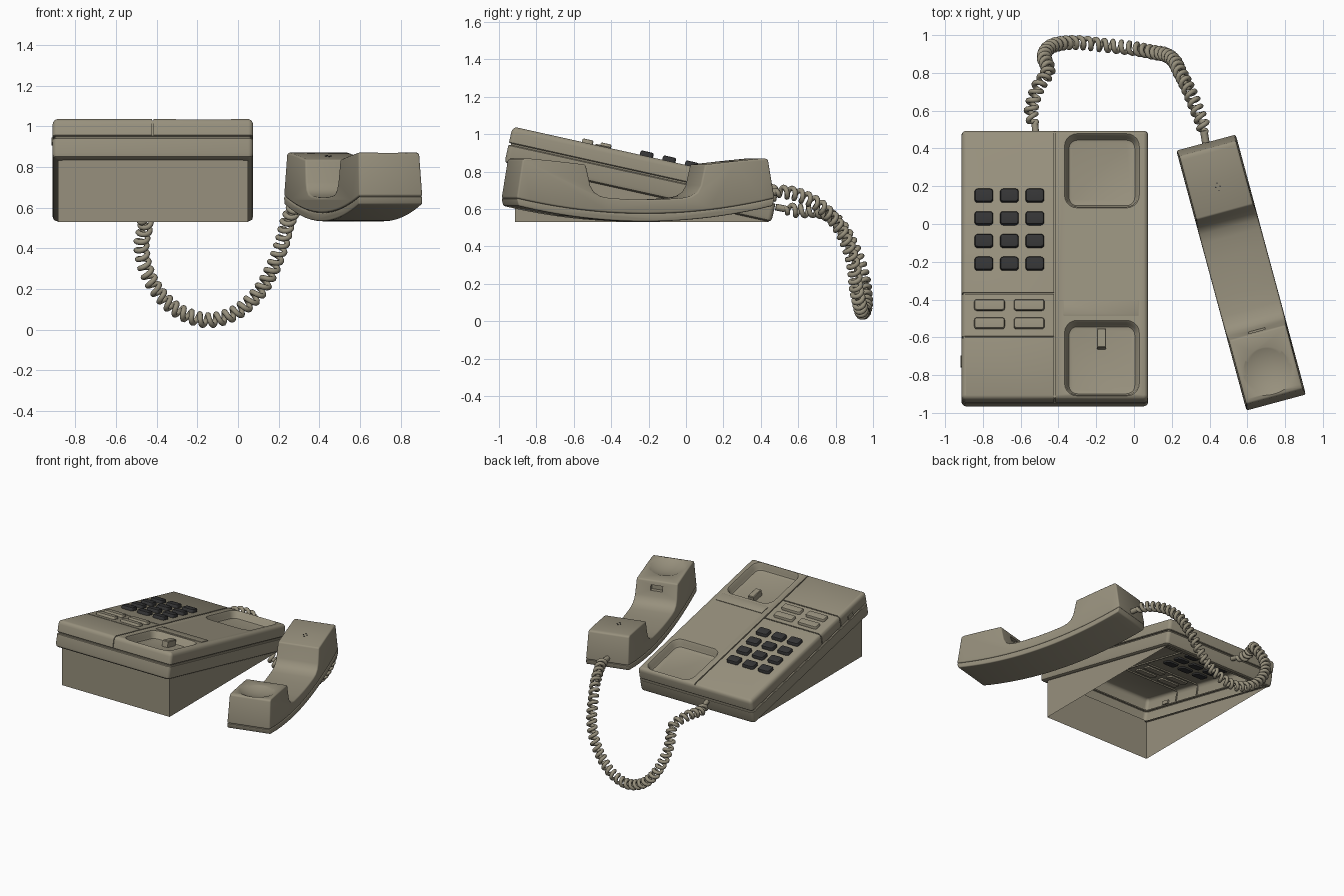
import bpy, bmesh, math
from mathutils import Vector, Matrix

if "Cube" in bpy.data.objects:
    bpy.data.objects.remove(bpy.data.objects["Cube"])

def material(name, rgb):
    m = bpy.data.materials.new(name)
    m.diffuse_color = (*rgb, 1)
    m.use_nodes = True
    m.node_tree.nodes["Principled BSDF"].inputs["Base Color"].default_value = m.diffuse_color
    return m

TAUPE = material("warm_grey_plastic", (0.31, 0.28, 0.205))
BLACK = material("black_key_plastic", (0.035, 0.035, 0.036))

# Frame of the sloping deck (local z = 0 is the deck) and of the handset
DECK = Matrix.Translation((0, 0, 0.835)) @ Matrix.Rotation(-math.radians(12.5), 4, 'X')
HANDSET = Matrix.Translation((0.567, -0.257, 0)) @ Matrix.Rotation(math.radians(15.1), 4, 'Z')

def make(name, verts, faces, mat=TAUPE):
    me = bpy.data.meshes.new(name)
    me.from_pydata(verts, [], faces)
    bm = bmesh.new()
    bm.from_mesh(me)
    bmesh.ops.recalc_face_normals(bm, faces=bm.faces)
    bm.to_mesh(me)
    bm.free()
    me.materials.append(mat)
    ob = bpy.data.objects.new(name, me)
    bpy.context.collection.objects.link(ob)
    return ob

def loft(name, x0, x1, y0, y1, r, rings, mat=TAUPE, n=5):
    """Stack of rounded rectangles; rings = (inset, height)."""
    verts, faces, count = [], [], 4 * (n + 1)
    for d, w in rings:
        rr = max(r - d, 0.004)
        corners = ((x1, y1, -1, -1), (x0, y1, 1, -1), (x0, y0, 1, 1), (x1, y0, -1, 1))
        for q, (cx, cy, sx, sy) in enumerate(corners):
            for i in range(n + 1):
                a = (q + i / n) * math.pi / 2
                verts.append((cx + sx * (d + rr) + rr * math.cos(a),
                              cy + sy * (d + rr) + rr * math.sin(a), w))
    for k in range(len(rings) - 1):
        for i in range(count):
            j = (i + 1) % count
            faces.append((k*count + i, k*count + j, (k+1)*count + j, (k+1)*count + i))
    faces += [list(range(count)), list(range((len(rings)-1)*count, len(rings)*count))]
    return make(name, verts, faces, mat)

def box(name, x0, x1, y0, y1, z0, z1, mat=TAUPE):
    v = [(x, y, z) for z in (z0, z1) for x, y in ((x0, y0), (x1, y0), (x1, y1), (x0, y1))]
    f = [(0, 1, 2, 3), (4, 5, 6, 7)] + [(i, (i+1) % 4, (i+1) % 4 + 4, i + 4) for i in range(4)]
    return make(name, v, f, mat)

def activate(ob):
    bpy.ops.object.select_all(action='DESELECT')
    ob.select_set(True)
    bpy.context.view_layer.objects.active = ob

def cut(ob, cutters):
    activate(ob)
    for c in cutters:
        m = ob.modifiers.new("cut", 'BOOLEAN')
        m.operation, m.solver, m.object = 'DIFFERENCE', 'EXACT', c
        bpy.ops.object.modifier_apply(modifier=m.name)
        bpy.data.objects.remove(c)

def finish(ob, matrix=None, angle=35):
    if matrix:
        ob.data.transform(matrix)
    activate(ob)
    bpy.ops.object.shade_smooth_by_angle(angle=math.radians(angle))

# Telephone body: rounded slab with a seam around it
X0, X1, Y0, Y1 = -0.913, 0.075, -0.95, 0.512
body = loft("body_shell", X0, X1, Y0, Y1, 0.025, [
    (0.05, -0.2), (0.018, -0.2), (0.005, -0.192), (0, -0.175), (0, -0.103), (0.004, -0.099),
    (0.012, -0.098), (0.012, -0.09), (0.004, -0.089), (0, -0.085), (0, -0.03),
    (0.003, -0.016), (0.01, -0.006), (0.022, 0)])

# Cradle wells and panel grooves
well = [(-0.008, 0.02), (-0.008, 0), (0, -0.01), (0.008, -0.04), (0.016, -0.052), (0.03, -0.057)]
G = 0.004
cutters = [loft("well_cutter", -0.36, 0.02, 0.095, 0.482, 0.06, well),
           loft("well_cutter", -0.36, 0.02, -0.925, -0.53, 0.06, well),
           box("groove", -0.42 - G, -0.42 + G, -1, 0.6, -0.009, 0.05),
           box("groove", -0.42 - G, -0.42 + G, -1, -0.942, -0.094, 0.05)]
for y in (-0.375, -0.612):
    cutters += [box("groove", -1, -0.42, y - G, y + G, -0.009, 0.05),
                box("groove", -1, X0 + 0.008, y - G, y + G, -0.094, 0.05)]
cut(body, cutters)

# The underside is open
bm = bmesh.new()
bm.from_mesh(body.data)
cap = [f for f in bm.faces if all(v.co.z < -0.199 and X0 + 0.049 < v.co.x < X1 - 0.049
                                  and Y0 + 0.049 < v.co.y < Y1 - 0.049 for v in f.verts)]
bmesh.ops.delete(bm, geom=cap, context='FACES')
bm.to_mesh(body.data)
bm.free()
finish(body, DECK)

# Wedge-shaped stand, walls only
def under(y):
    return max(0.53, 0.64 - 0.2217 * y)
a, b, yf, yb = -0.885, 0.048, -0.915, 0.44
v = [(a, yf, 0.53), (b, yf, 0.53), (b, yb, 0.53), (a, yb, 0.53)]
v += [(x, y, under(y) + 0.004) for x, y, _ in v]
stand = make("wedge_stand", v, [(i, (i+1) % 4, (i+1) % 4 + 4, i + 4) for i in range(4)])

# Number keys
for i in range(3):
    for j in range(4):
        x, y = -0.795 + 0.135 * i, 0.152 - 0.123 * j
        finish(loft("number_key", x - 0.049, x + 0.049, y - 0.036, y + 0.036, 0.016,
                    [(0, -0.012), (0, 0.016), (0.004, 0.023), (0.01, 0.025)], BLACK, 3), DECK)

# Function buttons
for x in (-0.765, -0.555):
    for y in (-0.441, -0.54):
        finish(loft("function_button", x - 0.081, x + 0.081, y - 0.03, y + 0.03, 0.014,
                    [(0, -0.01), (0, 0.013), (0.004, 0.019), (0.009, 0.02)], TAUPE, 3), DECK)

# Label plate, hook switch, side slider
finish(loft("label_plate", -0.375, 0.025, -0.497, -0.413, 0.005,
            [(0, -0.003), (0, 0.004), (0.003, 0.006)], TAUPE, 2), DECK)
finish(loft("hook_switch", -0.197, -0.147, -0.667, -0.563, 0.006,
            [(0, -0.06), (0, -0.015), (0.005, -0.01)], TAUPE, 2), DECK)
finish(box("side_slider", X0 - 0.006, X0 + 0.01, -0.76, -0.70, -0.082, -0.055), DECK)

# Handset: side profiles extruded across the width
def seam(t): return 0.575 + 0.082 * (t / 0.712) ** 2
def belly(t): return 0.533 + 0.08 * (t / 0.7) ** 2

def extrude(name, prof, half=0.163, bevel=0.01):
    n = len(prof)
    verts = [(s * half * (1 - 0.2 * max(0, z - 0.62)), t, z) for s in (-1, 1) for t, z in prof]
    faces = [list(range(n)), list(range(n, 2*n))]
    faces += [(i, (i+1) % n, (i+1) % n + n, i + n) for i in range(n)]
    ob = make(name, verts, faces)
    m = ob.modifiers.new("bevel", 'BEVEL')
    m.width, m.segments, m.limit_method = bevel, 3, 'ANGLE'
    m.angle_limit, m.use_clamp_overlap = math.radians(40), False
    activate(ob)
    bpy.ops.object.modifier_apply(modifier="bevel")
    return ob

ts = [-0.714 + 1.428 * i / 20 for i in range(21)]
half = [(0.1, 0.652), (0.2, 0.658), (0.25, 0.668), (0.285, 0.69), (0.305, 0.725),
        (0.33, 0.837), (0.5, 0.856), (0.655, 0.871), (0.68, 0.866)]
top = half[::-1] + [(0, 0.65)] + [(-t, z) for t, z in half]
upper = extrude("handset_upper", [(t, seam(t)) for t in ts] + top)
lower = extrude("handset_lower", [(t * 0.985, belly(t)) for t in ts]
                + [(t, seam(t)) for t in ts[::-1]], 0.163, 0.008)

# Mouthpiece dish and contact slot
bpy.ops.mesh.primitive_uv_sphere_add(segments=64, ring_count=48, radius=0.30,
                                     location=(0, -0.515, 1.128))
dish = bpy.context.object
slot = box("slot_cutter", -0.045, 0.045, -0.345, -0.27, 0.765, 0.805)
cut(upper, [dish, slot])
finish(upper, HANDSET)
finish(lower, HANDSET)

# Earpiece sound holes
for x, t in ((-0.012, 0.47), (0.012, 0.47), (0, 0.49), (0, 0.45)):
    z = 0.856 + (t - 0.5) * 0.1
    finish(loft("sound_hole", x - 0.004, x + 0.004, t - 0.004, t + 0.004, 0.004,
                [(0, z - 0.002), (0, z + 0.003)], BLACK, 2), HANDSET)

# Coiled cord: helix around a smooth hanging path
path = [Vector(p) for p in (
    (-0.52, 0.48, 0.61), (-0.525, 0.53, 0.60), (-0.545, 0.60, 0.59), (-0.51, 0.72, 0.585),
    (-0.455, 0.81, 0.53), (-0.475, 0.88, 0.42), (-0.455, 0.93, 0.30), (-0.39, 0.955, 0.18),
    (-0.29, 0.96, 0.09), (-0.15, 0.945, 0.046), (-0.01, 0.93, 0.085), (0.10, 0.91, 0.18),
    (0.17, 0.895, 0.30), (0.215, 0.86, 0.42), (0.245, 0.80, 0.53), (0.29, 0.71, 0.62),
    (0.335, 0.60, 0.675), (0.365, 0.52, 0.69), (0.38, 0.43, 0.69))]
ext = [2*path[0] - path[1]] + path + [2*path[-1] - path[-2]]
fine = []
for p0, p1, p2, p3 in zip(ext, ext[1:], ext[2:], ext[3:]):
    for k in range(50):
        u = k / 50
        fine.append(0.5 * (2*p1 + (p2-p0)*u + (2*p0-5*p1+4*p2-p3)*u*u + (3*p1-p0-3*p2+p3)*u**3))
dist = [0]
for p, q in zip(fine, fine[1:]):
    dist.append(dist[-1] + (q - p).length)
steps, turns, coil, k = 48 * 14, 48, [], 0
normal = Vector((0, 0, 1))
for i in range(steps + 1):
    s = dist[-1] * i / steps
    while k < len(dist) - 2 and dist[k + 1] < s:
        k += 1
    tan = (fine[k + 1] - fine[k]).normalized()
    normal = (normal - tan * normal.dot(tan)).normalized()
    f = i / steps
    r = 0.027 * min(1, max(0, min(f, 1 - f) - 0.02) / 0.015)
    ang = 2 * math.pi * turns * f
    coil.append(fine[k].lerp(fine[k+1], (s - dist[k]) / max(1e-6, dist[k+1] - dist[k]))
                + r * (math.cos(ang) * normal + math.sin(ang) * tan.cross(normal)))

def tube(name, pts, radius):
    cu = bpy.data.curves.new(name, 'CURVE')
    cu.dimensions, cu.bevel_depth, cu.bevel_resolution, cu.use_fill_caps = '3D', radius, 2, True
    sp = cu.splines.new('POLY')
    sp.points.add(len(pts) - 1)
    for p, c in zip(sp.points, pts):
        p.co = (*c, 1)
    cu.materials.append(TAUPE)
    ob = bpy.data.objects.new(name, cu)
    bpy.context.collection.objects.link(ob)
    activate(ob)
    bpy.ops.object.convert(target='MESH')
    finish(bpy.context.object, None, 50)

tube("coiled_cord", coil, 0.0135)
tube("base_plug", path[:2], 0.018)
tube("handset_plug", [path[-1], path[-2].lerp(path[-1], 0.3)], 0.02)
